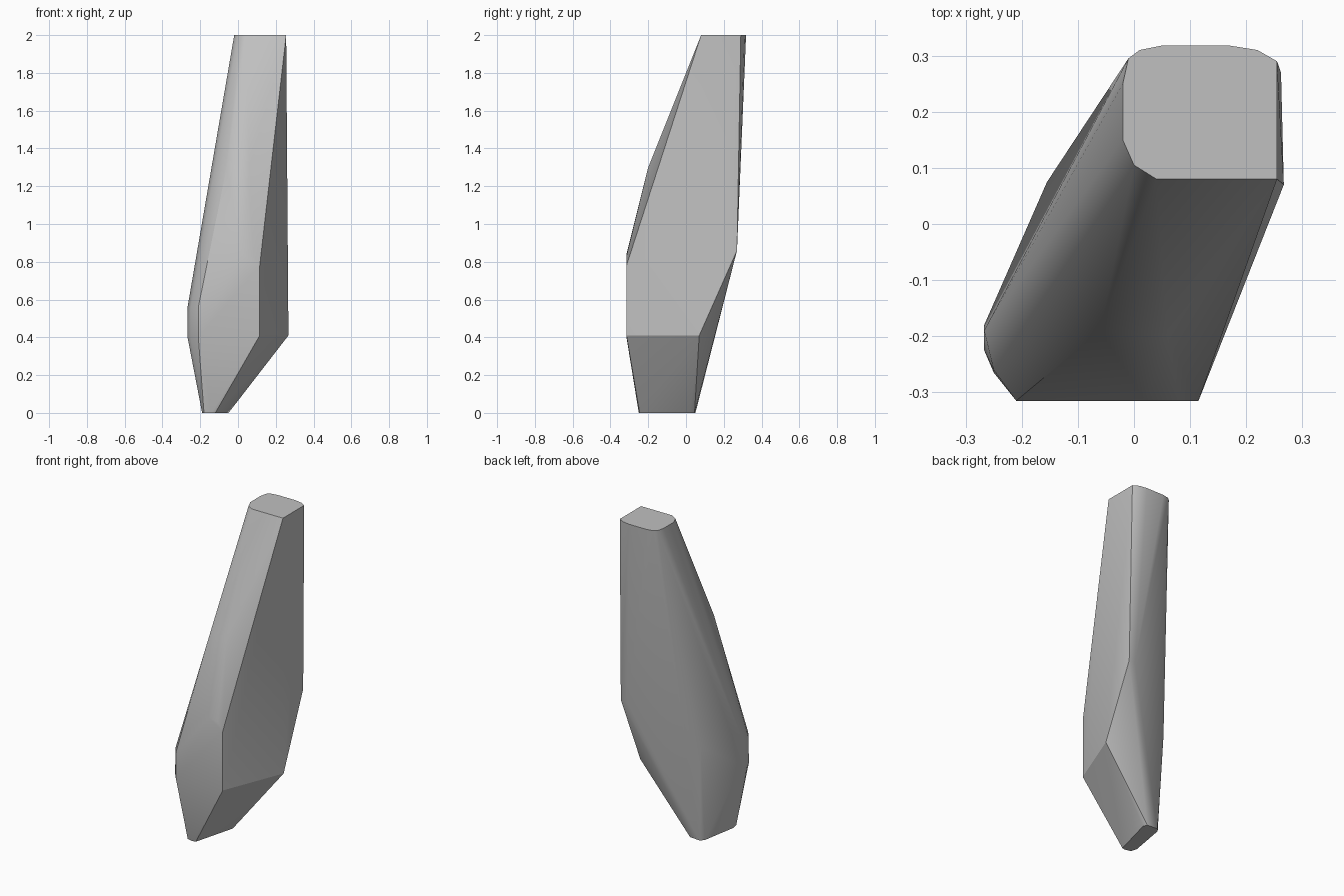
import bpy
import bmesh
from math import radians

default_cube = bpy.data.objects.get("Cube")
if default_cube:
    bpy.data.objects.remove(default_cube, do_unlink=True)


def make_material(name, colour):
    material = bpy.data.materials.new(name)
    material.use_nodes = True
    material.diffuse_color = colour
    shader = material.node_tree.nodes["Principled BSDF"]
    shader.inputs["Base Color"].default_value = colour
    shader.inputs["Roughness"].default_value = 0.6
    return material


def level(z, outline):
    """Lift a flat outline of (x, y) corners to one height."""
    return [(x, y, z) for x, y in outline]


def faceted_solid(name, corners, material):
    """Wrap the corners in one tight faceted skin."""
    mesh = bpy.data.meshes.new(name)
    bm = bmesh.new()
    for corner in corners:
        bm.verts.new(corner)
    hull = bmesh.ops.convex_hull(bm, input=bm.verts[:])
    loose = {g for g in hull["geom_interior"] + hull["geom_unused"]
             if isinstance(g, bmesh.types.BMVert)}
    bmesh.ops.delete(bm, geom=list(loose), context="VERTS")
    bmesh.ops.dissolve_limit(bm, angle_limit=radians(1),
                             verts=bm.verts[:], edges=bm.edges[:])
    bmesh.ops.recalc_face_normals(bm, faces=bm.faces[:])
    bm.to_mesh(mesh)
    bm.free()
    mesh.materials.append(material)
    solid = bpy.data.objects.new(name, mesh)
    bpy.context.collection.objects.link(solid)
    return solid


# Narrow slanted foot
foot = level(0, [(-.05, .02), (-.06, .045), (-.13, .05), (-.15, .03),
                 (-.19, -.2), (-.18, -.24), (-.14, -.25), (-.12, -.245)])

# Flat front panel, with the rounded left edge beside it
front_panel = [(.115, -.315, .41), (.115, -.315, .78), (.08, -.315, .83),
               (.02, -.315, .84), (-.21, -.315, .56), (-.21, -.315, .4)]
left_edge = [(-.25, -.265, .4), (-.267, -.225, .4), (-.267, -.18, .42),
             (-.267, -.19, .56), (-.25, -.26, .56)]

# Right keel and the back bulge
right_keel = [(.267, .07, .41), (.262, .27, .86)]
back_bulge = [(.22, .27, .86), (.12, .235, .86), (-.155, .075, .6)]

# Brow where the front leans back
brow = level(1.3, [(-.06, -.19), (.06, -.2)])

# Flat top with one square corner and three rounded ones
top = level(2, [(.255, .08), (.255, .29), (.22, .31), (.17, .318),
                (.05, .318), (.01, .31), (-.01, .295), (-.02, .25),
                (-.02, .15), (0, .105), (.04, .08)])

stone_grey = make_material("stone grey", (.53, .53, .53, 1))
body = faceted_solid(
    "tapered_body",
    foot + front_panel + left_edge + right_keel + back_bulge + brow + top,
    stone_grey)

# Soft facets with the main edges kept sharp
bpy.ops.object.select_all(action="DESELECT")
body.select_set(True)
bpy.context.view_layer.objects.active = body
bpy.ops.object.shade_smooth_by_angle(angle=radians(30))
